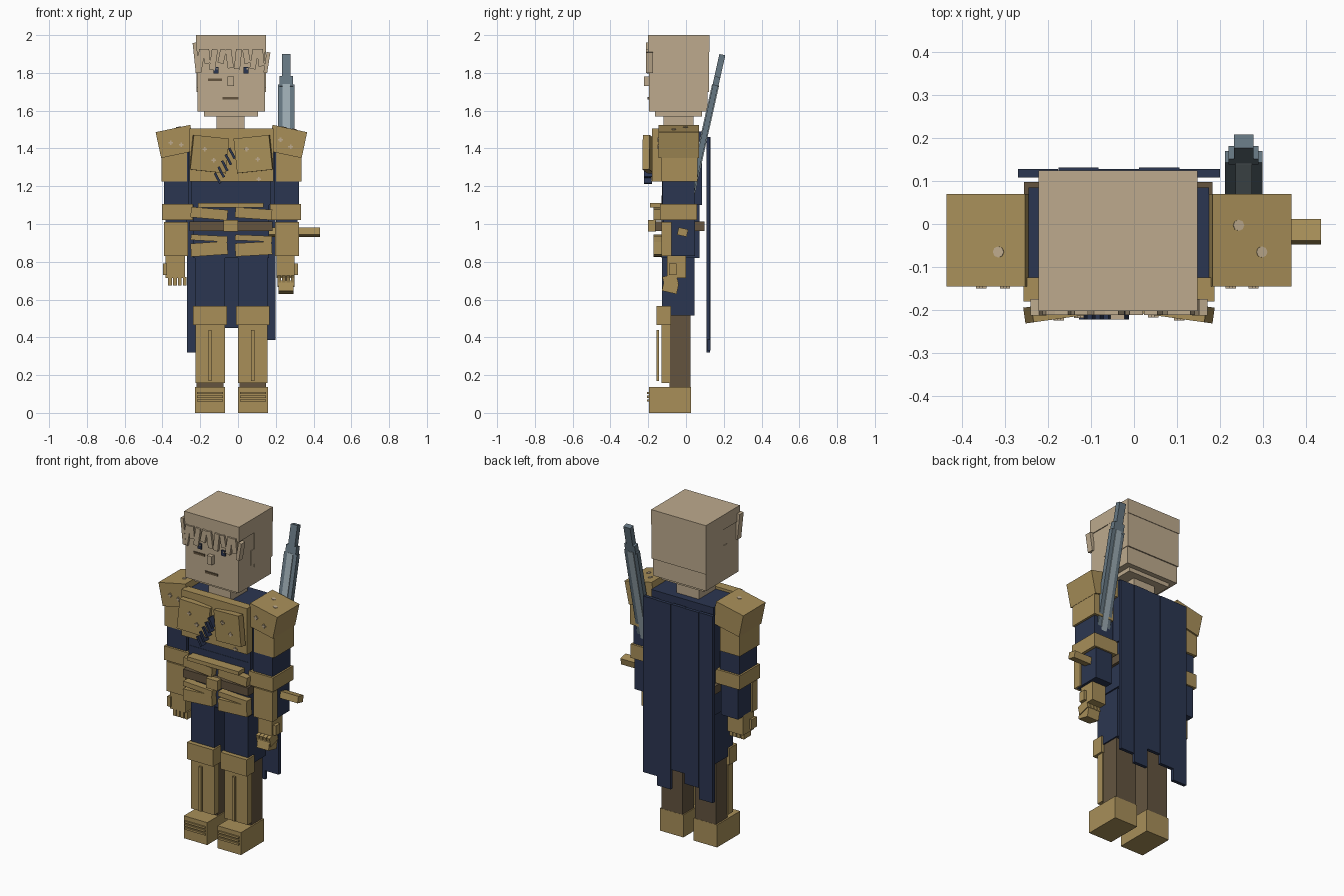
import bpy, bmesh, math
from mathutils import Matrix, Vector

C = -0.035  # body centre line


def material(name, hexcode):
    def lin(c):
        c /= 255
        return c / 12.92 if c <= 0.04045 else ((c + 0.055) / 1.055) ** 2.4
    m = bpy.data.materials.new(name)
    m.diffuse_color = [lin(int(hexcode[i:i + 2], 16)) for i in (0, 2, 4)] + [1]
    return m


SKIN = material("pale_tan", "BDAA8D")
GOLD = material("old_gold", "A88F59")
NAVY = material("navy_cloth", "2B3651")
BROWN = material("dark_leather", "63543F")
SLATE = material("slate_steel", "667782")
SILVER = material("light_steel", "9CABB2")


def box(name, x, y, z, mat, rot=(0, 0, 0), frame=None):
    """Box from (min, max) ranges, turned about its own centre (degrees)."""
    bm = bmesh.new()
    bmesh.ops.create_cube(bm, size=1)
    for v in bm.verts:
        v.co = Vector(((x[1] - x[0]) * v.co.x, (y[1] - y[0]) * v.co.y, (z[1] - z[0]) * v.co.z))
    mtx = Matrix.Translation((sum(x) / 2, sum(y) / 2, sum(z) / 2))
    for axis, a in zip("ZYX", reversed(rot)):
        mtx = mtx @ Matrix.Rotation(math.radians(a), 4, axis)
    bm.transform(frame @ mtx if frame else mtx)
    me = bpy.data.meshes.new(name)
    bm.to_mesh(me)
    bm.free()
    me.materials.append(mat)
    ob = bpy.data.objects.new(name, me)
    bpy.context.collection.objects.link(ob)
    return ob


def around(c, w):
    return (c - w / 2, c + w / 2)


def side(s, a, b):
    """Range a..b measured outward from the centre line on side s."""
    return tuple(sorted((C + s * a, C + s * b)))


# Head and neck
box("neck", (-0.115, 0.035), (-0.12, 0.04), (1.47, 1.58), SKIN)
box("jaw", (-0.18, 0.105), (-0.165, 0.085), (1.57, 1.60), SKIN)
box("head", (-0.215, 0.143), (-0.197, 0.115), (1.595, 1.99), SKIN)
box("hair_cap", (-0.222, 0.148), (-0.202, 0.125), (1.91, 2.0), SKIN)
box("hair_back", (-0.219, 0.147), (-0.05, 0.122), (1.70, 1.915), SKIN)
box("sideburns", (-0.219, 0.147), (-0.085, 0.0), (1.72, 1.81), SKIN)
box("nose", (-0.055, -0.022), (-0.222, -0.19), (1.73, 1.782), SKIN)

# Fringe strands: x, bottom height, lean
for x, zb, lean in ((-0.2, 1.80, 10), (-0.165, 1.85, -6), (-0.13, 1.815, 8), (-0.085, 1.85, 12),
                    (-0.045, 1.825, -8), (0.0, 1.82, 6), (0.045, 1.85, -10), (0.085, 1.82, 9),
                    (0.12, 1.835, -6)):
    box("fringe_strand", around(x, 0.032), (-0.212, -0.19), (zb, 1.925), SKIN, (0, lean, 0))
for x, lean in ((-0.222, -6), (0.153, 9)):
    box("temple_lock", around(x, 0.02), (-0.213, -0.175), (1.80, 1.96 if x < 0 else 1.91), SKIN, (0, lean, 0))

# Face details
for x in (-0.117, 0.043):
    box("eye", around(x, 0.026), (-0.206, -0.197), (1.798, 1.83), NAVY)
    box("eye_glint", around(x + 0.006, 0.007), (-0.208, -0.205), (1.818, 1.826), SKIN)
box("cheek_mark", (-0.16, -0.085), (-0.203, -0.196), (1.758, 1.771), BROWN)
box("mouth", (-0.082, 0.003), (-0.203, -0.196), (1.66, 1.673), BROWN)

# Torso
box("torso", (-0.245, 0.175), (-0.128, 0.085), (1.10, 1.49), NAVY)
box("hips", (-0.235, 0.165), (-0.13, 0.072), (0.82, 1.15), NAVY)
box("chest_plate", (-0.257, 0.187), (-0.18, -0.125), (1.225, 1.505), GOLD)
for s in (-1, 1):
    box("breast_plate", around(C + s * 0.117, 0.19), (-0.217, -0.18), (1.278, 1.462), GOLD, (0, -s * 6, -s * 8))

# Slashes across the chest
for i in range(5):
    box("chest_slash", around(-0.108 + i * 0.019, 0.013), (-0.222, -0.18),
        around(1.242 + i * 0.033, 0.062), NAVY, (0, -28, 0))

# Waist: belt, buckle and hanging plates
box("belt", (-0.256, 0.182), (-0.165, 0.098), (0.963, 1.013), BROWN)
box("buckle", (-0.077, 0.0), (-0.20, -0.16), (0.96, 1.02), GOLD)
box("waist_trim", (-0.213, 0.135), (-0.19, -0.125), (1.087, 1.11), GOLD)
for s in (-1, 1):
    for zc, h, tilt in ((1.055, 0.055, 5), (0.925, 0.03, 3), (0.868, 0.07, -4)):
        box("waist_plate", side(s, 0.02, 0.215), (-0.173, -0.125), around(zc, h), GOLD,
            (0, tilt if s < 0 else tilt * 0.8, 0))

# Legs
for s in (-1, 1):
    box("thigh", side(s, 0.034, 0.192), (-0.128, 0.045), (0.515, 0.84), NAVY)
    box("calf", side(s, 0.042, 0.184), (-0.088, 0.025), (0.12, 0.52), BROWN)
    box("shin_guard", side(s, 0.034, 0.19), (-0.13, -0.085), (0.157, 0.475), GOLD)
    box("shin_ridge", side(s, 0.104, 0.122), (-0.157, -0.143), (0.17, 0.44), GOLD)
    box("knee_guard", side(s, 0.024, 0.202), (-0.155, -0.08), (0.465, 0.567), GOLD)
    box("boot", side(s, 0.035, 0.193), (-0.197, 0.026), (0.0, 0.137), GOLD)
    for z in (0.065, 0.085, 0.105):
        box("toe_ridge", side(s, 0.045, 0.183), (-0.206, -0.19), around(z, 0.012), GOLD)

# Arms
for s in (-1, 1):
    box("shoulder_guard", around(C + s * 0.295, 0.187), (-0.145, 0.07), around(1.437, 0.14), GOLD, (0, s * 12, 0))
    box("upper_arm", side(s, 0.225, 0.357), (-0.125, 0.045), (1.05, 1.40), NAVY)
    box("sleeve_plate", side(s, 0.235, 0.37), (-0.13, 0.06), (1.225, 1.42), GOLD)
    box("elbow_band", side(s, 0.204, 0.368), (-0.138, 0.058), (1.02, 1.105), GOLD)
    box("forearm", side(s, 0.235, 0.35), (-0.118, 0.047), (0.83, 1.03), NAVY)
    box("bracer", side(s, 0.23, 0.358), (-0.13, -0.078), (0.83, 1.01), GOLD)

# Open left hand
box("left_palm", (-0.385, -0.28), (-0.105, 0.0), (0.715, 0.835), GOLD)
box("left_thumb", (-0.398, -0.375), (-0.115, -0.065), (0.73, 0.79), GOLD)
for i in range(4):
    box("left_finger", around(-0.36 + i * 0.026, 0.02), (-0.1, -0.03), (0.675, 0.72), GOLD)

# Right hand, closed on the grip
box("right_palm", (0.205, 0.3), (-0.1, 0.0), (0.715, 0.835), GOLD)
box("right_thumb", (0.295, 0.318), (-0.09, -0.05), (0.73, 0.79), GOLD)
for i in range(4):
    box("right_finger", around(0.218 + i * 0.024, 0.02), (-0.12, -0.045), (0.675, 0.73), GOLD, (15, 0, 0))

# Sword, leaning back, built along its own z axis
tilt = Matrix.Translation((0.255, -0.018, 0.955)) @ Matrix.Rotation(math.radians(-12.6), 4, "X")
box("sword_blade", around(0, 0.087), (-0.014, 0.014), (0.0, 0.80), SLATE, frame=tilt)
box("blade_fuller", around(0, 0.038), (-0.019, 0.019), (0.02, 0.80), SILVER, frame=tilt)
box("blade_step", around(0, 0.07), (-0.016, 0.016), (0.79, 0.845), SLATE, frame=tilt)
box("blade_tip", around(0, 0.045), (-0.016, 0.016), (0.84, 0.965), SLATE, frame=tilt)
box("crossguard", around(0, 0.36), (-0.026, 0.026), (-0.018, 0.022), GOLD, frame=tilt)
box("grip", around(0, 0.035), (-0.017, 0.017), (-0.30, 0.0), BROWN, frame=tilt)
box("pommel", around(0, 0.08), (-0.04, 0.04), (-0.325, -0.27), GOLD, frame=tilt)

# Cape made of five hanging strips with ragged ends
for i, bottom in enumerate((0.32, 0.39, 0.45, 0.33, 0.385)):
    x0 = -0.27 + i * 0.094
    shift = 0.003 * (i % 2)
    box("cape_strip", (x0, x0 + 0.0935), (0.108 + shift, 0.128 + shift), (bottom, 1.46), NAVY)

# Small pale studs on the armour fronts
for x, y, z in ((-0.355, -0.146, 1.43), (-0.3, -0.146, 1.42), (-0.175, -0.22, 1.395), (-0.128, -0.215, 1.337),
                (0.045, -0.214, 1.395), (0.105, -0.221, 1.342), (0.11, -0.181, 1.225 + 0.012),
                (0.225, -0.146, 1.447), (0.278, -0.146, 1.41)):
    for w, h in ((0.024, 0.008), (0.008, 0.024)):
        box("front_stud", around(x, w), around(y, 0.008), around(z, h), SKIN)

# Studs on the shoulder tops
for x, y, z in ((-0.315, -0.065, 1.511), (0.243, -0.003, 1.511), (0.297, -0.065, 1.50)):
    s = 1 if x > 0 else -1
    bpy.ops.mesh.primitive_cylinder_add(vertices=8, radius=0.013, depth=0.008, location=(x, y, z),
                                        rotation=(0, math.radians(s * 12), 0))
    bpy.context.object.name = "shoulder_stud"
    bpy.context.object.data.materials.append(SKIN)
